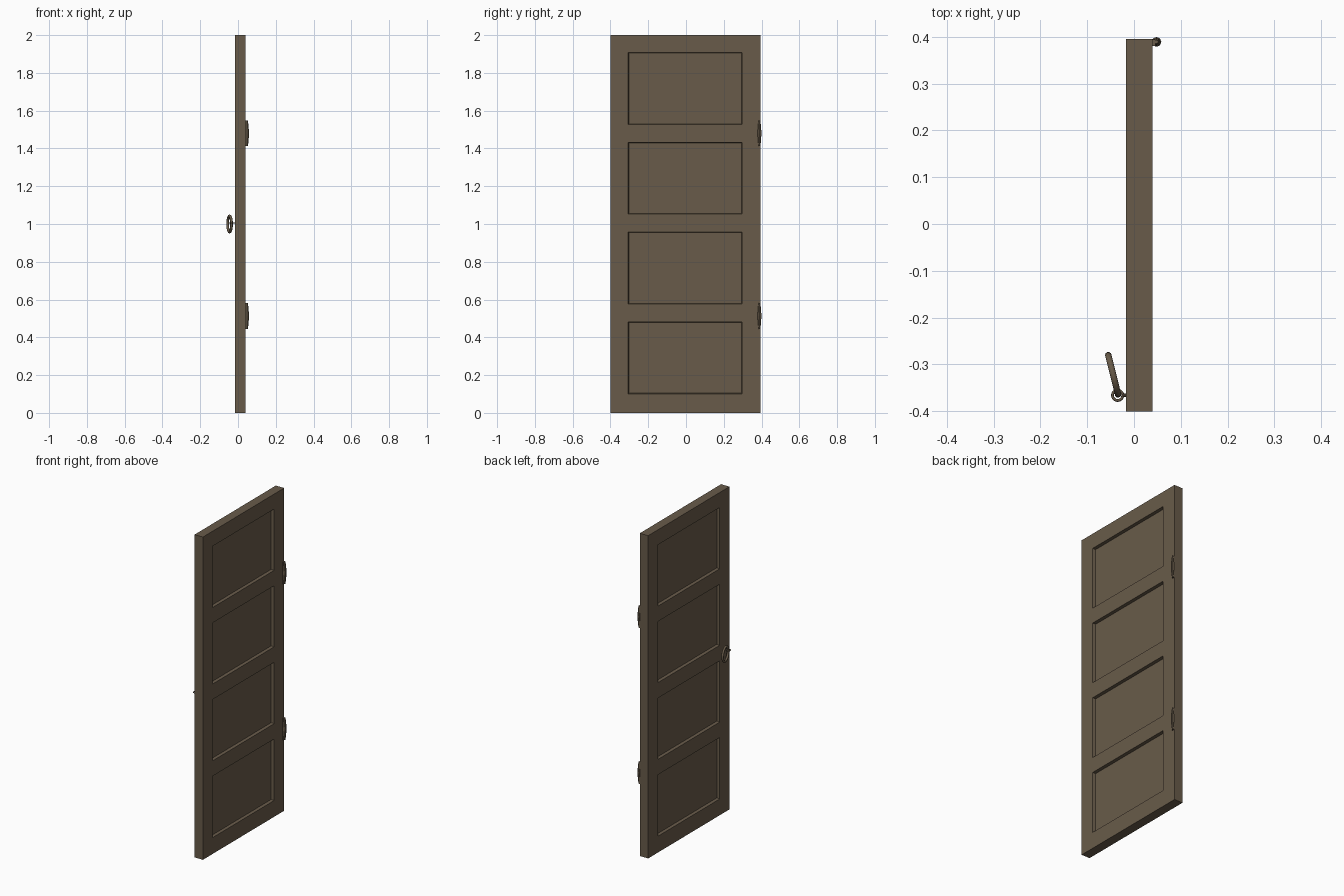
import bpy, bmesh, math
from mathutils import Vector, Matrix

if "Cube" in bpy.data.objects:
    bpy.data.objects.remove(bpy.data.objects["Cube"])

wood = bpy.data.materials.new("dark_brown")
wood.diffuse_color = (0.14, 0.105, 0.068, 1)
wood.use_nodes = True
wood.node_tree.nodes["Principled BSDF"].inputs["Base Color"].default_value = wood.diffuse_color


def make(name, bm, smooth=False):
    bmesh.ops.remove_doubles(bm, verts=bm.verts, dist=1e-5)
    bmesh.ops.recalc_face_normals(bm, faces=bm.faces)
    me = bpy.data.meshes.new(name)
    bm.to_mesh(me)
    bm.free()
    ob = bpy.data.objects.new(name, me)
    bpy.context.collection.objects.link(ob)
    me.materials.append(wood)
    for p in me.polygons:
        p.use_smooth = smooth
    return ob


def ring(name, major, minor, matrix, n=32, m=10):
    bm = bmesh.new()
    rows = []
    for i in range(n):
        a = math.tau * i / n
        row = []
        for j in range(m):
            b = math.tau * j / m
            r = major + minor * math.cos(b)
            row.append(bm.verts.new(matrix @ Vector((r * math.cos(a), r * math.sin(a), minor * math.sin(b)))))
        rows.append(row)
    for i in range(n):
        for j in range(m):
            p, q = rows[i], rows[(i + 1) % n]
            bm.faces.new((p[j], q[j], q[(j + 1) % m], p[(j + 1) % m]))
    return make(name, bm, True)


# Door slab: grid of stiles and rails, panels sunk on both faces
X0, X1 = -0.017, 0.040
ys = [-0.401, -0.306, 0.297, 0.395]
zs = [0, 0.101, 0.482, 0.577, 0.957, 1.053, 1.432, 1.527, 1.907, 2.0]
DEPTH, SLOPE = 0.018, 0.003
bm = bmesh.new()


def quad(*pts):
    bm.faces.new([bm.verts.new(p) for p in pts])


for x, s in ((X0, 1), (X1, -1)):
    for i in range(3):
        for k in range(9):
            a, b, c, d = ys[i], ys[i + 1], zs[k], zs[k + 1]
            outer = [(x, a, c), (x, b, c), (x, b, d), (x, a, d)]
            if i == 1 and k % 2 == 1:
                e, xi = SLOPE, x + s * DEPTH
                inner = [(xi, a + e, c + e), (xi, b - e, c + e), (xi, b - e, d - e), (xi, a + e, d - e)]
                quad(*inner)
                for j in range(4):
                    quad(outer[j], outer[(j + 1) % 4], inner[(j + 1) % 4], inner[j])
            else:
                quad(*outer)
for k in range(9):
    for y in (ys[0], ys[-1]):
        quad((X0, y, zs[k]), (X1, y, zs[k]), (X1, y, zs[k + 1]), (X0, y, zs[k + 1]))
for i in range(3):
    for z in (0, 2):
        quad((X0, ys[i], z), (X1, ys[i], z), (X1, ys[i + 1], z), (X0, ys[i + 1], z))
make("door_slab", bm)

# Hinges: spindle-shaped knuckle with a thin leaf behind it
profile = [(-0.068, 0.004), (-0.045, 0.0075), (0, 0.0105), (0.045, 0.0075), (0.068, 0.004)]
for label, zc in (("lower", 0.513), ("upper", 1.48)):
    bm = bmesh.new()
    rows = [[bm.verts.new((0.048 + r * math.cos(math.tau * j / 8), 0.389 + r * math.sin(math.tau * j / 8), zc + h))
             for j in range(8)] for h, r in profile]
    for p, q in zip(rows, rows[1:]):
        for j in range(8):
            bm.faces.new((p[j], p[(j + 1) % 8], q[(j + 1) % 8], q[j]))
    bm.faces.new(rows[0])
    bm.faces.new(rows[-1])
    make(label + "_hinge_knuckle", bm)
    bm = bmesh.new()
    bmesh.ops.create_cube(bm, size=1, matrix=Matrix.Translation((0.0425, 0.387, zc)) @ Matrix.Diagonal((0.007, 0.014, 0.136, 1)))
    make(label + "_hinge_leaf", bm)

# Pull ring standing upright, swung slightly away from the door
pull = Matrix.Translation((-0.0445, -0.322, 1.0)) @ Matrix.Rotation(math.radians(14), 4, 'Z') @ Matrix.Rotation(math.pi / 2, 4, 'Y')
ring("pull_ring", 0.043, 0.007, pull)

# Eyelet holding the ring, and its stem into the door
ring("handle_eyelet", 0.011, 0.003, Matrix.Translation((-0.035, -0.366, 1.005)), 20, 8)
bm = bmesh.new()
bmesh.ops.create_cone(bm, cap_ends=True, segments=10, radius1=0.0035, radius2=0.0035, depth=0.012,
                      matrix=Matrix.Translation((-0.02, -0.366, 1.005)) @ Matrix.Rotation(math.pi / 2, 4, 'Y'))
make("handle_stem", bm)
